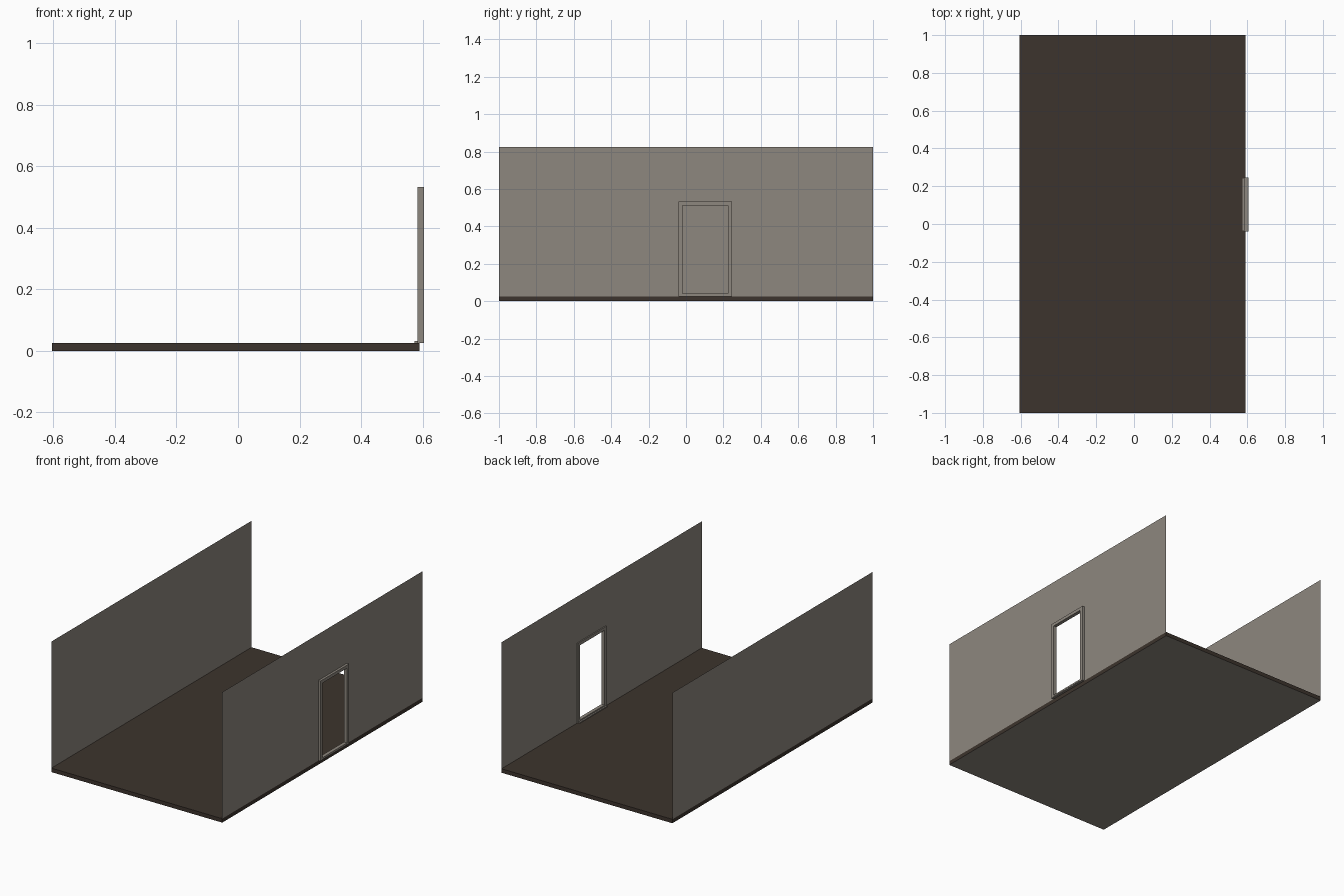
import bpy, bmesh

if "Cube" in bpy.data.objects:
    bpy.data.objects.remove(bpy.data.objects["Cube"])


def material(name, rgb):
    m = bpy.data.materials.new(name)
    m.diffuse_color = (*rgb, 1)
    m.use_nodes = True
    m.node_tree.nodes["Principled BSDF"].inputs["Base Color"].default_value = m.diffuse_color
    return m


STONE = material("warm grey plaster", (0.27, 0.243, 0.21))
WOOD = material("dark brown wood", (0.046, 0.034, 0.026))

XL, XR = -0.605, 0.59          # wall planes
Z0, Z1 = 0.025, 0.825          # floor top, wall top
DY0, DY1, DZ0, DZ1 = -0.02, 0.225, 0.04, 0.512   # door opening
TRIM = 0.02


def finish(name, bm, *mats):
    me = bpy.data.meshes.new(name)
    bm.to_mesh(me)
    bm.free()
    for m in mats:
        me.materials.append(m)
    ob = bpy.data.objects.new(name, me)
    bpy.context.collection.objects.link(ob)
    return ob


def box(bm, x0, x1, y0, y1, z0, z1):
    vs = bmesh.ops.create_cube(bm, size=1)["verts"]
    for v in vs:
        v.co.x = x1 if v.co.x > 0 else x0
        v.co.y = y1 if v.co.y > 0 else y0
        v.co.z = z1 if v.co.z > 0 else z0


def panel(bm, x, y0, y1, z0, z1):
    bm.faces.new([bm.verts.new((x, y, z))
                  for y, z in ((y0, z0), (y1, z0), (y1, z1), (y0, z1))])


# floor slab, plaster underside
bm = bmesh.new()
box(bm, XL, XR, -1, 1, 0, Z0)
bm.normal_update()
for f in bm.faces:
    f.material_index = 1 if f.normal.z < -0.5 else 0
finish("floor", bm, WOOD, STONE)

# thin left wall
bm = bmesh.new()
panel(bm, XL, -1, 1, Z0, Z1)
finish("left_wall", bm, STONE)

# thin right wall with the door opening
bm = bmesh.new()
panel(bm, XR, -1, DY0, Z0, Z1)
panel(bm, XR, DY1, 1, Z0, Z1)
panel(bm, XR, DY0, DY1, DZ1, Z1)
finish("right_wall", bm, STONE)

# door frame: jambs, head and bottom rail
bm = bmesh.new()
FX0, FX1 = 0.583, 0.605
for y0, y1 in ((DY0 - TRIM, DY0), (DY1, DY1 + TRIM)):
    box(bm, FX0, FX1, y0, y1, Z0 + 0.001, DZ1)
box(bm, FX0, FX1, DY0 - TRIM, DY1 + TRIM, DZ1, DZ1 + TRIM)
box(bm, FX0, FX1, DY0, DY1, Z0 + 0.005, DZ0)
finish("door_frame", bm, STONE)

# low threshold strip inside the door
bm = bmesh.new()
box(bm, 0.574, FX1 - 0.002, DY0 - 0.015, DY1 + 0.015, Z0 + 0.001, Z0 + 0.007)
finish("threshold", bm, STONE)
